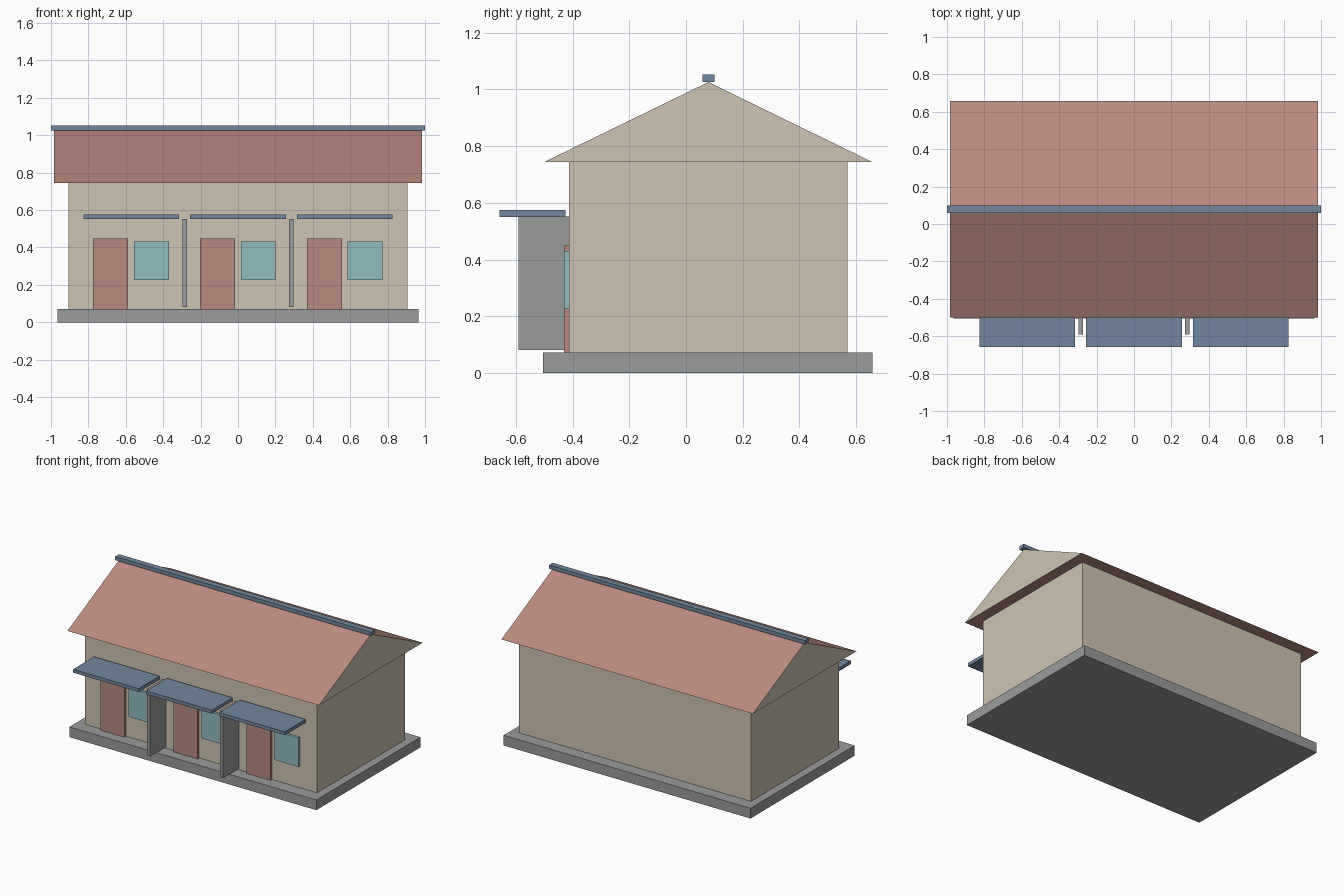
import bpy
import bmesh

if "Cube" in bpy.data.objects:
    bpy.data.objects.remove(bpy.data.objects["Cube"])


def material(name, r, g, b):
    def lin(c):
        c /= 255
        return c / 12.92 if c <= 0.04045 else ((c + 0.055) / 1.055) ** 2.4
    m = bpy.data.materials.new(name)
    m.diffuse_color = (lin(r), lin(g), lin(b), 1)
    m.use_nodes = True
    m.node_tree.nodes["Principled BSDF"].inputs["Base Color"].default_value = m.diffuse_color
    return m


WALL = material("beige plaster", 206, 196, 177)
RED = material("brick red", 185, 138, 127)
BLUE = material("slate blue", 115, 135, 160)
GREY = material("concrete grey", 154, 155, 155)
GLASS = material("pale teal glass", 146, 189, 196)


def finish(name, bm, *mats):
    bmesh.ops.recalc_face_normals(bm, faces=bm.faces[:])
    me = bpy.data.meshes.new(name)
    bm.to_mesh(me)
    bm.free()
    for m in mats:
        me.materials.append(m)
    ob = bpy.data.objects.new(name, me)
    bpy.context.collection.objects.link(ob)
    return ob


def box(name, x, y, z, mat):
    """Box from (min, max) ranges on each axis."""
    bm = bmesh.new()
    bmesh.ops.create_cube(bm, size=1)
    for v in bm.verts:
        v.co = [(r[0] + r[1]) / 2 + c * (r[1] - r[0]) for c, r in zip(v.co, (x, y, z))]
    return finish(name, bm, mat)


FRONT = -0.412   # front wall plane
FACE = -0.43     # front of doors and windows
BAY = 0.571      # spacing of the three units

# Plinth and walls
box("plinth", (-0.965, 0.965), (-0.504, 0.658), (0, 0.072), GREY)
box("walls", (-0.907, 0.907), (FRONT, 0.57), (0.072, 0.744), WALL)

# Gabled roof: red slopes and soffit, plaster gable ends
bm = bmesh.new()
profile = [(-0.5, 0.744), (0.657, 0.744), (0.079, 1.026)]
end = bm.faces.new([bm.verts.new((-0.983, y, z)) for y, z in profile])
ext = bmesh.ops.extrude_face_region(bm, geom=[end], use_keep_orig=True)
new_verts = [g for g in ext["geom"] if isinstance(g, bmesh.types.BMVert)]
bmesh.ops.translate(bm, verts=new_verts, vec=(1.966, 0, 0))
bm.normal_update()
for f in bm.faces:
    f.material_index = 1 if abs(f.normal.x) > 0.9 else 0
finish("roof", bm, RED, WALL)

# Ridge cap
box("ridge_cap", (-1, 1), (0.058, 0.1), (1.026, 1.052), BLUE)

# Door, window and awning for each unit
for i, label in enumerate(("left", "middle", "right")):
    cx = (i - 1) * BAY
    box(label + "_door", (cx - 0.203, cx - 0.016), (FACE, FRONT), (0.072, 0.449), RED)
    box(label + "_window", (cx + 0.015, cx + 0.201), (FACE, FRONT), (0.226, 0.431), GLASS)
    box(label + "_awning", (cx - 0.256, cx + 0.256), (-0.658, -0.425), (0.551, 0.575), BLUE)

# Dividing walls between the units
for label, cx in (("left", -BAY / 2), ("right", BAY / 2)):
    box(label + "_divider", (cx - 0.012, cx + 0.012), (-0.591, FRONT), (0.082, 0.552), GREY)
